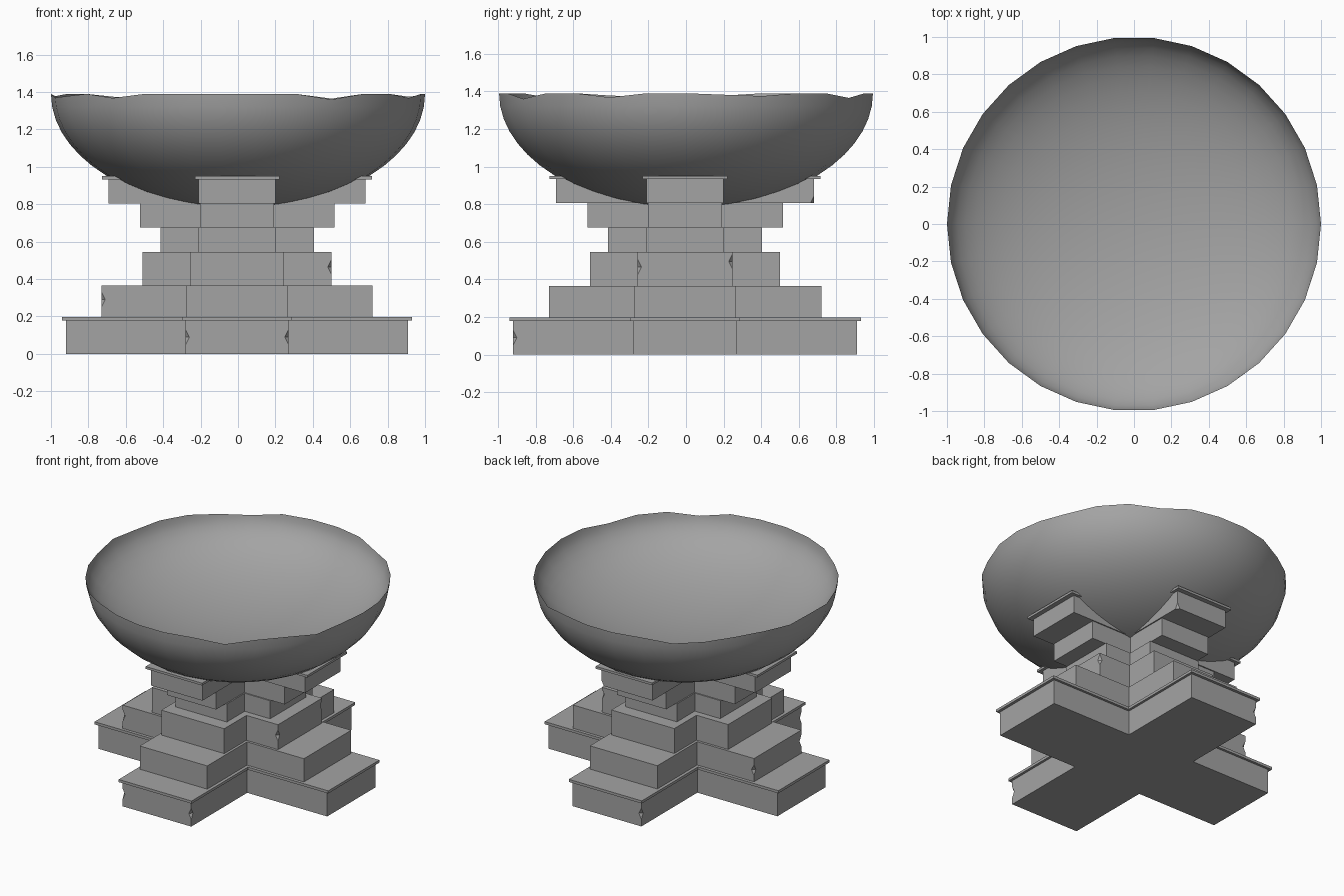
import bpy, bmesh, math
from mathutils import Matrix

cube = bpy.data.objects.get("Cube")
if cube:
    bpy.data.objects.remove(cube, do_unlink=True)

stone = bpy.data.materials.new("grey_stone")
stone.use_nodes = True
stone.diffuse_color = (0.37, 0.37, 0.37, 1)
stone.node_tree.nodes["Principled BSDF"].inputs["Base Color"].default_value = (0.37, 0.37, 0.37, 1)

SEGMENTS, RINGS = 30, 14
RIM, OUTER_DEPTH, INNER_DEPTH, OFFSET = 1.39, 0.615, 0.375, -0.005

# Worn rim: how far single rim points drop
WORN = {1: .008, 2: .015, 5: .025, 10: .025, 11: .015, 14: .012,
        16: .02, 17: .012, 19: .022, 25: .03, 28: .022}


def add_object(name, bm):
    mesh = bpy.data.meshes.new(name)
    bm.to_mesh(mesh)
    bm.free()
    mesh.materials.append(stone)
    obj = bpy.data.objects.new(name, mesh)
    bpy.context.collection.objects.link(obj)
    return obj


def half_ellipsoid(name, depth, grow=1.0, inward=False, closed=False):
    """Lower half of a squashed sphere, facing out or in; closed ones get a lid."""
    bm = bmesh.new()
    pole = bm.verts.new((0, 0, RIM - depth * grow))
    previous = None
    for ring in range(1, RINGS + 1):
        a = math.pi / 2 * ring / RINGS
        r, z = grow * math.sin(a), RIM - grow * depth * math.cos(a)
        loop = []
        for i in range(SEGMENTS):
            t = math.tau * i / SEGMENTS
            drop = WORN.get(i, 0) if ring == RINGS and not closed else 0
            loop.append(bm.verts.new((r * math.cos(t), r * math.sin(t), z - drop)))
        for i in range(SEGMENTS):
            j = (i + 1) % SEGMENTS
            if previous:
                bm.faces.new((previous[i], previous[j], loop[j], loop[i]))
            else:
                bm.faces.new((pole, loop[j], loop[i]))
        previous = loop
    if closed:
        bm.faces.new(previous)
    bmesh.ops.recalc_face_normals(bm, faces=bm.faces)
    lowest = min(bm.faces, key=lambda f: f.calc_center_median().z)
    if (lowest.normal.z > 0) != inward:
        bmesh.ops.reverse_faces(bm, faces=bm.faces)
    for f in bm.faces:
        f.smooth = True
    return add_object(name, bm)


def cross_block(name, reach, arm, bottom, top):
    """Extruded plus-shaped block."""
    bm = bmesh.new()
    quarter = [(reach, -arm), (reach, arm), (arm, arm)]
    points = []
    for _ in range(4):
        points += quarter
        quarter = [(-y, x) for x, y in quarter]
    face = bm.faces.new([bm.verts.new((x + OFFSET, y + OFFSET, bottom)) for x, y in points])
    result = bmesh.ops.extrude_face_region(bm, geom=[face])
    moved = [v for v in result["geom"] if isinstance(v, bmesh.types.BMVert)]
    bmesh.ops.translate(bm, verts=moved, vec=(0, 0, top - bottom))
    bmesh.ops.recalc_face_normals(bm, faces=bm.faces)
    return add_object(name, bm)


def subtract(obj, cutter):
    mod = obj.modifiers.new("cut", 'BOOLEAN')
    mod.operation = 'DIFFERENCE'
    mod.solver = 'EXACT'
    mod.object = cutter
    cutter.hide_render = True
    cutter.hide_set(True)


# Bowl: deep outside, shallower basin inside, meeting at the rim
half_ellipsoid("bowl_outside", OUTER_DEPTH)
half_ellipsoid("bowl_basin", INNER_DEPTH, inward=True)

# Stepped cross-shaped pedestal
blocks = {}
for name, reach, arm, bottom, top in [
    ("base_step", .915, .275, 0, .178),
    ("base_ledge", .935, .292, .178, .197),
    ("lower_step", .725, .27, .197, .365),
    ("middle_step", .505, .252, .365, .545),
    ("waist", .41, .206, .545, .675),
    ("upper_step", .52, .197, .675, .805),
    ("bowl_support", .687, .205, .805, .933),
    ("support_ledge", .721, .226, .933, .95),
]:
    blocks[name] = cross_block(name, reach, arm, bottom, top)

# Hollow the supports so the bowl sits in them
seat_cutter = half_ellipsoid("bowl_seat_cutter", OUTER_DEPTH, grow=1.002, closed=True)
for name in ("upper_step", "bowl_support", "support_ledge"):
    subtract(blocks[name], seat_cutter)

# Chips broken out of the corner edges
for name, spots in {
    "base_step": [(-.28, -.92, .09), (.27, -.92, .09), (-.28, .91, .09)],
    "lower_step": [(-.73, -.275, .29), (-.73, .265, .28)],
    "middle_step": [(.5, -.257, .465), (.5, .247, .495)],
    "bowl_support": [(.2, .682, .805)],
}.items():
    bm = bmesh.new()
    for spot in spots:
        bmesh.ops.create_uvsphere(bm, u_segments=4, v_segments=2, radius=1,
                                  matrix=Matrix.Translation(spot) @ Matrix.Diagonal((.02, .02, .04, 1)))
    bmesh.ops.recalc_face_normals(bm, faces=bm.faces)
    subtract(blocks[name], add_object(name + "_chip_cutter", bm))
